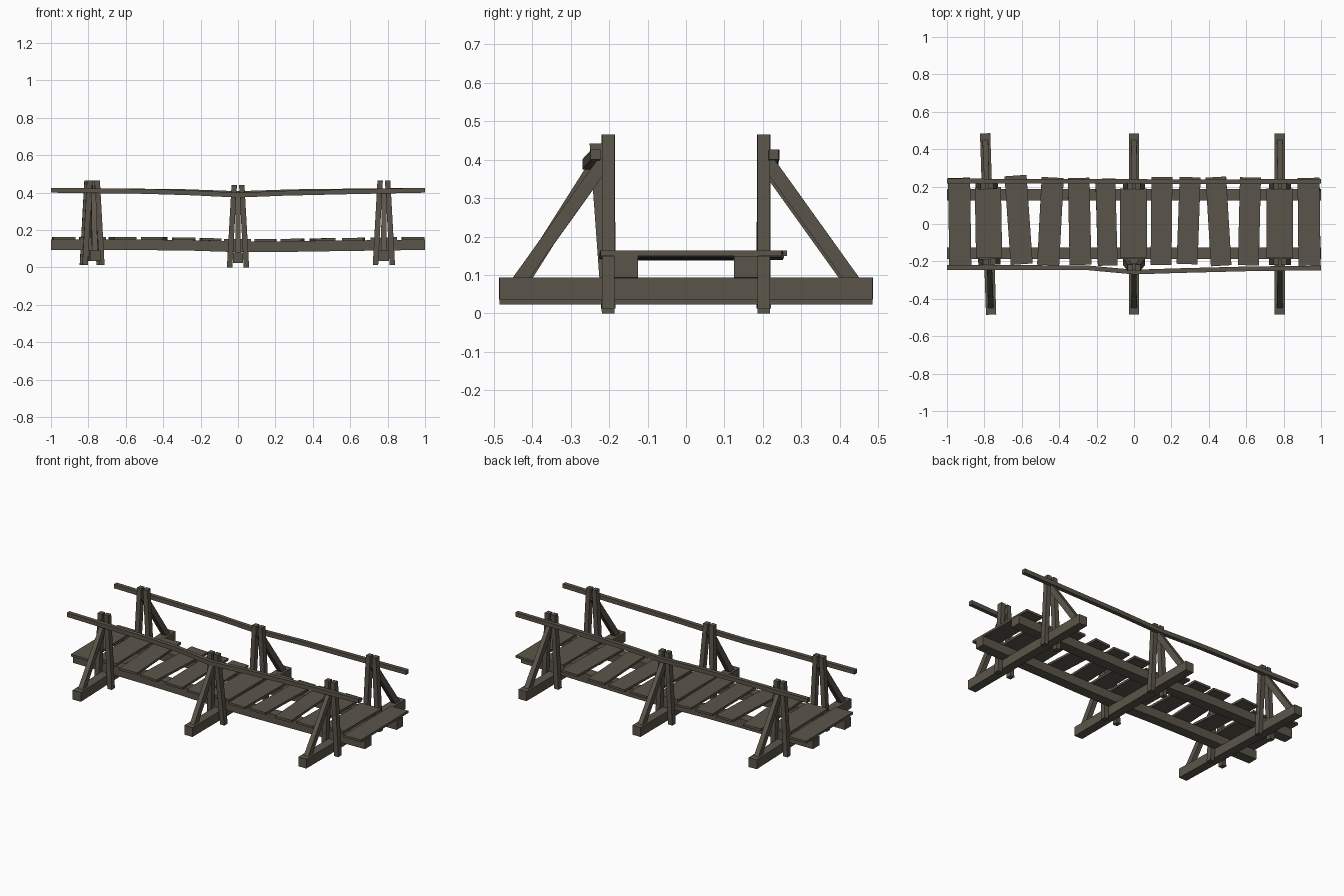
import bpy, bmesh, math
from mathutils import Matrix, Vector

if "Cube" in bpy.data.objects:
    bpy.data.objects.remove(bpy.data.objects["Cube"])

wood = bpy.data.materials.new("weathered_wood")
wood.diffuse_color = (0.105, 0.091, 0.068, 1)
wood.use_nodes = True
wood.node_tree.nodes["Principled BSDF"].inputs["Base Color"].default_value = wood.diffuse_color


def loft(name, sections, mat=Matrix()):
    """Join a chain of four-point sections into one closed beam."""
    bm = bmesh.new()
    rings = [[bm.verts.new(mat @ Vector(p)) for p in s] for s in sections]
    for a, b in zip(rings, rings[1:]):
        for i in range(4):
            j = (i + 1) % 4
            bm.faces.new((a[i], a[j], b[j], b[i]))
    bm.faces.new(rings[0])
    bm.faces.new(rings[-1])
    bmesh.ops.recalc_face_normals(bm, faces=bm.faces)
    me = bpy.data.meshes.new(name)
    bm.to_mesh(me)
    bm.free()
    me.materials.append(wood)
    ob = bpy.data.objects.new(name, me)
    bpy.context.collection.objects.link(ob)
    return ob


def flat(x, y, z, w, d):
    """Horizontal rectangle."""
    return [(x - w/2, y - d/2, z), (x + w/2, y - d/2, z),
            (x + w/2, y + d/2, z), (x - w/2, y + d/2, z)]


def upright(x, y, z, d, h):
    """Rectangle facing along x."""
    return [(x, y - d/2, z - h/2), (x, y + d/2, z - h/2),
            (x, y + d/2, z + h/2), (x, y - d/2, z + h/2)]


def interp(pts, x):
    for (x0, v0), (x1, v1) in zip(pts, pts[1:]):
        if x <= x1:
            return v0 + (v1 - v0) * (x - x0) / (x1 - x0)
    return pts[-1][1]


# Sag of the walkway along its length
SAG = [(-1, 0), (-0.5, -0.001), (-0.25, -0.004), (0, -0.012),
       (0.25, -0.011), (0.5, -0.007), (1, 0)]

# Trestles: cross beam, paired posts and a diagonal brace on each side
for n, (tx, drop, turn) in enumerate([(-0.78, 0, 1.9), (0, -0.013, 0), (0.78, 0, 0)]):
    m = Matrix.Translation((tx, 0, drop)) @ Matrix.Rotation(math.radians(turn), 4, 'Z')
    loft(f"cross_beam_{n}", [flat(0, 0, 0.036, 0.055, 0.97),
                             flat(0, 0, 0.094, 0.055, 0.97)], m)
    for side in (-1, 1):
        tag = "front" if side < 0 else "back"
        lean = -0.032 if (n == 1 and side < 0) else 0
        top = 0.465 if n != 1 else 0.455
        for s in (-1, 1):
            loft(f"post_{tag}_{n}_{s}",
                 [flat(s*0.045, side*0.202, 0.013, 0.029, 0.033),
                  flat(s*0.020, side*0.202 + lean, top, 0.029, 0.033)], m)
        loft(f"brace_{tag}_{n}",
             [flat(0, side*0.430, 0.09, 0.030, 0.044),
              flat(0, side*0.208 + lean*0.8, 0.40, 0.026, 0.044)], m)

# Long stringers under the deck
for tag, y in (("front", -0.156), ("back", 0.156)):
    loft(f"stringer_{tag}", [upright(x, y, 0.122 + s, 0.063, 0.056) for x, s in SAG])

# Handrails: the front one bulges outward in the middle
FRONT = [(-1, -0.233, 0), (-0.5, -0.233, -0.006), (-0.25, -0.234, -0.014),
         (0, -0.257, -0.026), (0.25, -0.249, -0.016), (0.6, -0.24, -0.008), (1, -0.235, 0)]
BACK = [(-1, 0.23, 0), (-0.3, 0.228, -0.007), (0, 0.227, -0.018), (0.3, 0.226, -0.008), (1, 0.228, 0)]
for tag, path in (("front", FRONT), ("back", BACK)):
    loft(f"handrail_{tag}", [upright(x, y, 0.413 + s, 0.025, 0.026) for x, y, s in path])

# Deck planks: centre x, width, length, centre y, turn in degrees
PLANKS = [(-0.932, 0.118, 0.470, 0.012, 0.8), (-0.778, 0.140, 0.375, 0.008, 1.0),
          (-0.617, 0.118, 0.475, 0.022, 4.0), (-0.447, 0.118, 0.470, 0.014, -3.0),
          (-0.291, 0.116, 0.465, 0.014, 1.2), (-0.147, 0.106, 0.465, 0.010, 1.6),
          (-0.003, 0.145, 0.372, 0.003, 0.0), (0.147, 0.112, 0.470, 0.016, -0.6),
          (0.292, 0.112, 0.465, 0.018, -2.0), (0.452, 0.110, 0.475, 0.014, 3.4),
          (0.617, 0.112, 0.470, 0.014, -1.4), (0.779, 0.142, 0.370, 0.004, 0.0),
          (0.936, 0.118, 0.470, 0.012, 0.6)]
for i, (x, w, l, y, turn) in enumerate(PLANKS):
    tilt = math.atan2(interp(SAG, min(1, x + 0.06)) - interp(SAG, max(-1, x - 0.06)), 0.12)
    m = (Matrix.Translation((x, y, 0.150 + interp(SAG, x)))
         @ Matrix.Rotation(math.radians(turn), 4, 'Z') @ Matrix.Rotation(-tilt, 4, 'Y'))
    loft(f"deck_plank_{i}", [flat(0, 0, 0, w, l), flat(0, 0, 0.014, w, l)], m)
